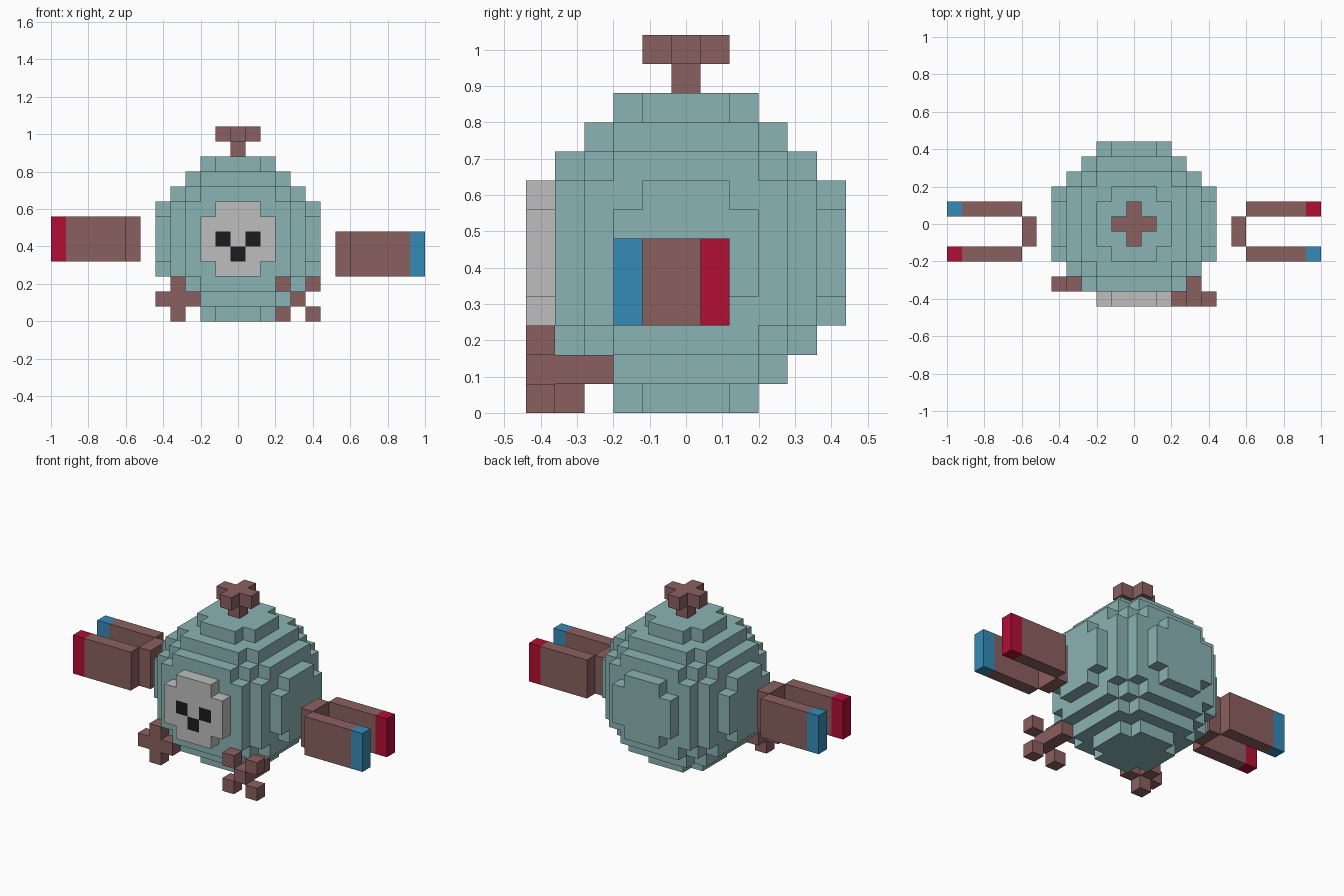
import bpy
import bmesh
from mathutils import Vector

cube = bpy.data.objects.get("Cube")
if cube:
    bpy.data.objects.remove(cube)

U = 0.08          # edge of one block
R = 5             # body radius in whole blocks
MID = 0.44        # height of the body centre


def linear(c):
    c /= 255
    return c / 12.92 if c <= 0.04045 else ((c + 0.055) / 1.055) ** 2.4


def material(name, r, g, b):
    mat = bpy.data.materials.new(name)
    mat.use_nodes = True
    col = (linear(r), linear(g), linear(b), 1)
    mat.diffuse_color = col
    mat.node_tree.nodes["Principled BSDF"].inputs["Base Color"].default_value = col
    return mat


TEAL = material("teal", 139, 179, 179)
BROWN = material("brown", 139, 96, 96)
GREY = material("light_grey", 190, 190, 190)
BLACK = material("black", 28, 28, 28)
RED = material("red", 178, 14, 52)
BLUE = material("blue", 52, 139, 182)

DIRECTIONS = [Vector(d) for d in
              ((1, 0, 0), (-1, 0, 0), (0, 1, 0), (0, -1, 0), (0, 0, 1), (0, 0, -1))]


def blocks(name, cells, mats, rule=lambda cell, normal: 0):
    """Outer skin of a set of unit blocks; rule picks the material of each face."""
    cells = set(cells)
    bm = bmesh.new()
    for cell in sorted(cells):
        for n in DIRECTIONS:
            if tuple(int(c + d) for c, d in zip(cell, n)) in cells:
                continue
            a = Vector((n.y, n.z, n.x))
            b = n.cross(a)
            mid = Vector(cell) + n / 2
            corners = [mid + (a * s + b * t) / 2
                       for s, t in ((-1, -1), (1, -1), (1, 1), (-1, 1))]
            face = bm.faces.new([bm.verts.new(c * U + Vector((0, 0, MID)))
                                 for c in corners])
            face.material_index = rule(cell, n)
    bmesh.ops.remove_doubles(bm, verts=bm.verts, dist=0.001)
    mesh = bpy.data.meshes.new(name)
    bm.to_mesh(mesh)
    bm.free()
    for m in mats:
        mesh.materials.append(m)
    obj = bpy.data.objects.new(name, mesh)
    bpy.context.collection.objects.link(obj)
    return obj


def box(name, x, y, z, mat):
    """Box between the given limits on each axis."""
    bm = bmesh.new()
    bmesh.ops.create_cube(bm, size=1)
    for v in bm.verts:
        v.co = [(lo + hi) / 2 + c * abs(hi - lo)
                for c, (lo, hi) in zip(v.co, (x, y, z))]
    mesh = bpy.data.meshes.new(name)
    bm.to_mesh(mesh)
    bm.free()
    mesh.materials.append(mat)
    bpy.context.collection.objects.link(bpy.data.objects.new(name, mesh))


# Stepped round body with a grey face cap, two eyes and a nose
span = range(-R, R + 1)
ball = [(i, j, k) for i in span for j in span for k in span
        if i * i + j * j + k * k <= (R + 0.5) ** 2]
features = {(-1, 0), (1, 0), (0, -1)}


def body_colour(cell, normal):
    if cell[1] > -R:
        return 0
    return 2 if normal.y < 0 and (cell[0], cell[2]) in features else 1


blocks("body", ball, [TEAL, GREY, BLACK], body_colour)

# Screw on top: stem and cross-shaped head
near = (-1, 0, 1)
head = [(i, j, R + 2) for i in near for j in near if i * j == 0]
blocks("top_screw", head + [(0, 0, R + 1)], [BROWN])

# Feet: an upright cross on the right, a diagonal cross on the left
plus = [(i - 4, -4, k - 4) for i in near for k in near if i * k == 0]
blocks("right_foot", plus + [(-4, -3, -4)], [BROWN])
diagonal = [(i + 4, -5, k - 4) for i in near for k in near if abs(i) == abs(k)]
blocks("left_foot", diagonal + [(4, -4, -4), (4, -3, -4)], [BROWN])

# Magnet arms: palm and two prongs with coloured tips
for side, s, low, front, back in (("right", -1, 0.32, RED, BLUE),
                                  ("left", 1, 0.24, BLUE, RED)):
    z = (low, low + 3 * U)
    box(side + "_palm", (s * 0.52, s * 0.6), (-0.12, 0.04), z, BROWN)
    for end, y, tip in (("front", (-0.2, -0.12), front), ("back", (0.04, 0.12), back)):
        box(f"{side}_{end}_prong", (s * 0.6, s * 0.92), y, z, BROWN)
        box(f"{side}_{end}_tip", (s * 0.92, s), y, z, tip)
